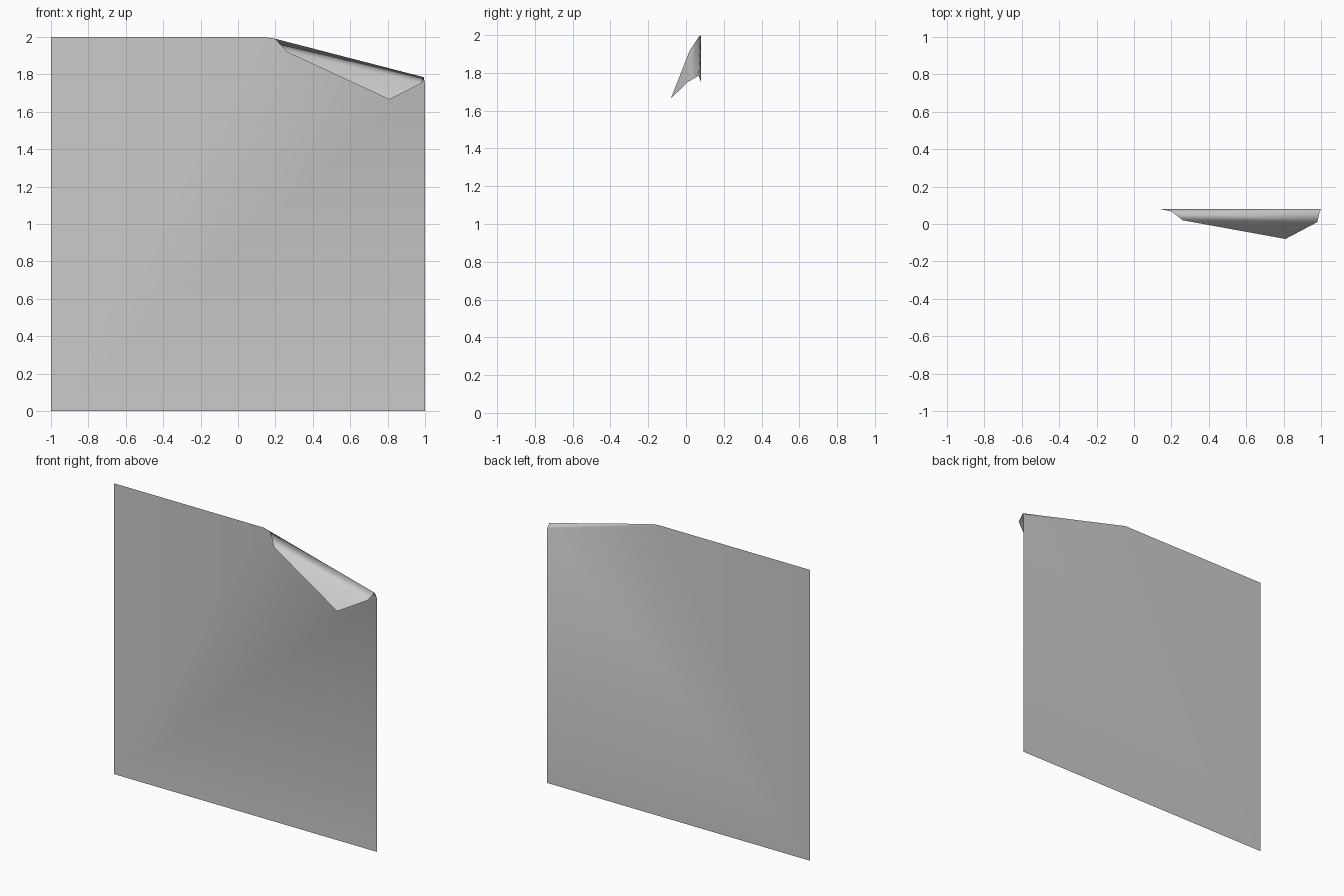
import bpy, bmesh

if "Cube" in bpy.data.objects:
    bpy.data.objects.remove(bpy.data.objects["Cube"])

BACK = 0.08  # plane of the flat sheet

bm = bmesh.new()

# Matching profiles of the curl: along the top edge and along the right edge
top_curl = [(0.14, BACK, 2.0), (0.20, 0.067, 1.99), (0.26, 0.02, 1.92)]
side_curl = [(1.0, BACK, 1.75), (0.993, 0.067, 1.785), (0.98, 0.01, 1.752)]
tops = [bm.verts.new(p) for p in top_curl]
sides = [bm.verts.new(p) for p in side_curl]

# Flat sheet with its corner cut along the start of the curl
corners = [bm.verts.new(p) for p in ((-1, BACK, 2), (-1, BACK, 0), (1, BACK, 0))]
bm.faces.new(corners + [sides[0], tops[0]])

# Rolled strips, then the triangular folded corner
for i in range(len(tops) - 1):
    bm.faces.new((tops[i], sides[i], sides[i + 1], tops[i + 1]))
tip = bm.verts.new((0.81, -0.08, 1.665))
bm.faces.new((tops[-1], sides[-1], tip))

for f in bm.faces:
    f.smooth = True

mesh = bpy.data.meshes.new("paper_sheet")
bm.to_mesh(mesh)
bm.free()
sheet = bpy.data.objects.new("paper_sheet", mesh)
bpy.context.collection.objects.link(sheet)
